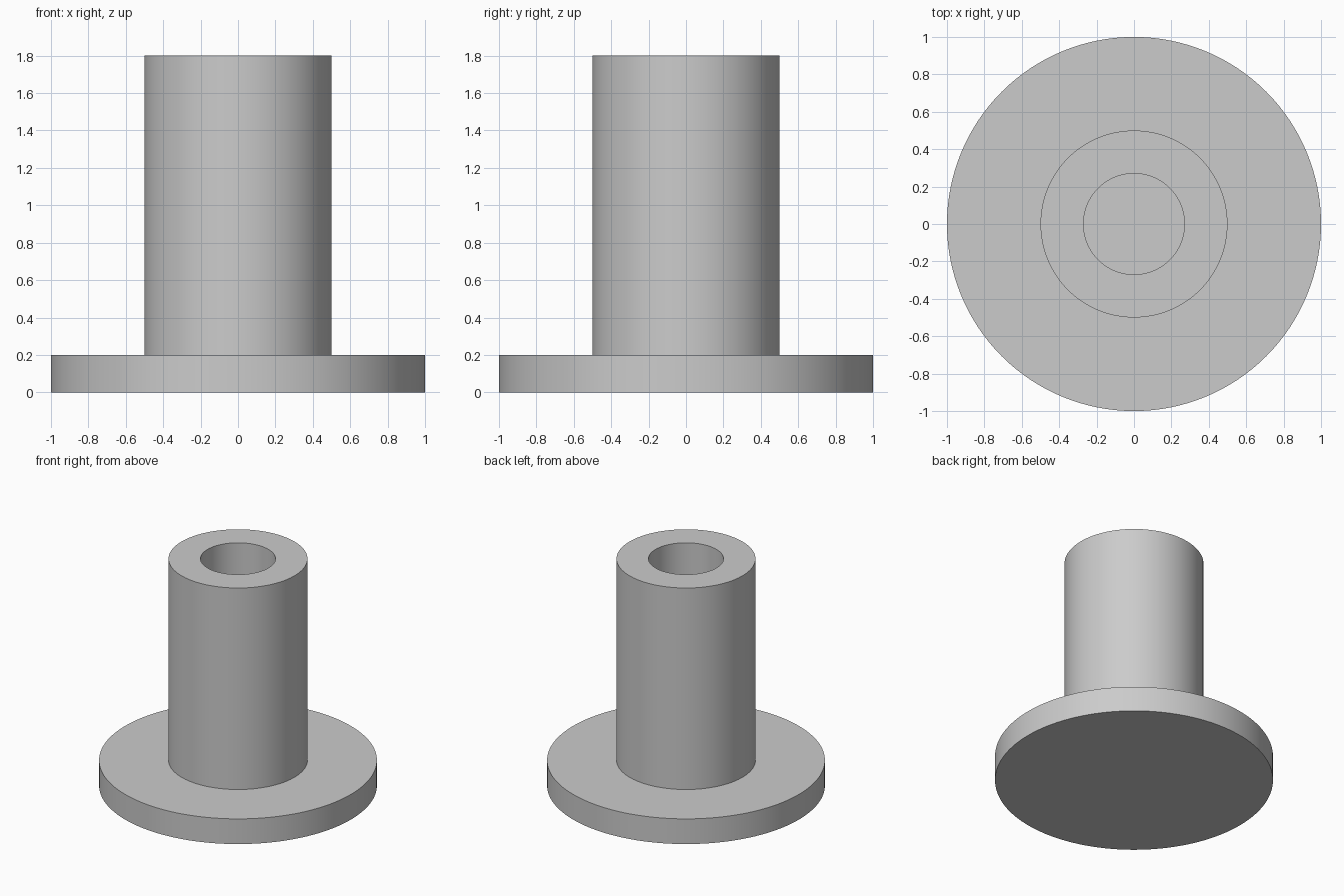
import bpy
import bmesh
import math

SEGMENTS = 128
FLANGE_RADIUS, FLANGE_TOP = 1.0, 0.2
TUBE_RADIUS, TUBE_TOP = 0.5, 1.8
BORE_RADIUS, BORE_FLOOR = 0.27, 0.2

cube = bpy.data.objects.get("Cube")
if cube:
    bpy.data.objects.remove(cube, do_unlink=True)

# Plain grey material
grey = bpy.data.materials.new("plain_grey")
grey.use_nodes = True
colour = (0.6, 0.6, 0.6, 1)
grey.diffuse_color = colour
grey.node_tree.nodes["Principled BSDF"].inputs["Base Color"].default_value = colour

# Half section (radius, height): flange, tube wall and blind bore
profile = [
    (0, 0),
    (FLANGE_RADIUS, 0),
    (FLANGE_RADIUS, FLANGE_TOP),
    (TUBE_RADIUS, FLANGE_TOP),
    (TUBE_RADIUS, TUBE_TOP),
    (BORE_RADIUS, TUBE_TOP),
    (BORE_RADIUS, BORE_FLOOR),
    (0, BORE_FLOOR),
]

# Revolve the section around the vertical axis
bm = bmesh.new()
verts = [bm.verts.new((r, 0, z)) for r, z in profile]
edges = [bm.edges.new(pair) for pair in zip(verts, verts[1:])]
bmesh.ops.spin(bm, geom=verts + edges, cent=(0, 0, 0), axis=(0, 0, 1),
               angle=math.tau, steps=SEGMENTS, use_duplicate=False)
bmesh.ops.remove_doubles(bm, verts=bm.verts[:], dist=0.0001)
bmesh.ops.recalc_face_normals(bm, faces=bm.faces[:])

mesh = bpy.data.meshes.new("flanged_bushing")
bm.to_mesh(mesh)
bm.free()
mesh.materials.append(grey)

# Smooth round walls with crisp rims
bushing = bpy.data.objects.new("flanged_bushing", mesh)
bpy.context.collection.objects.link(bushing)
bpy.ops.object.select_all(action="DESELECT")
bushing.select_set(True)
bpy.context.view_layer.objects.active = bushing
bpy.ops.object.shade_smooth_by_angle(angle=math.radians(30))
